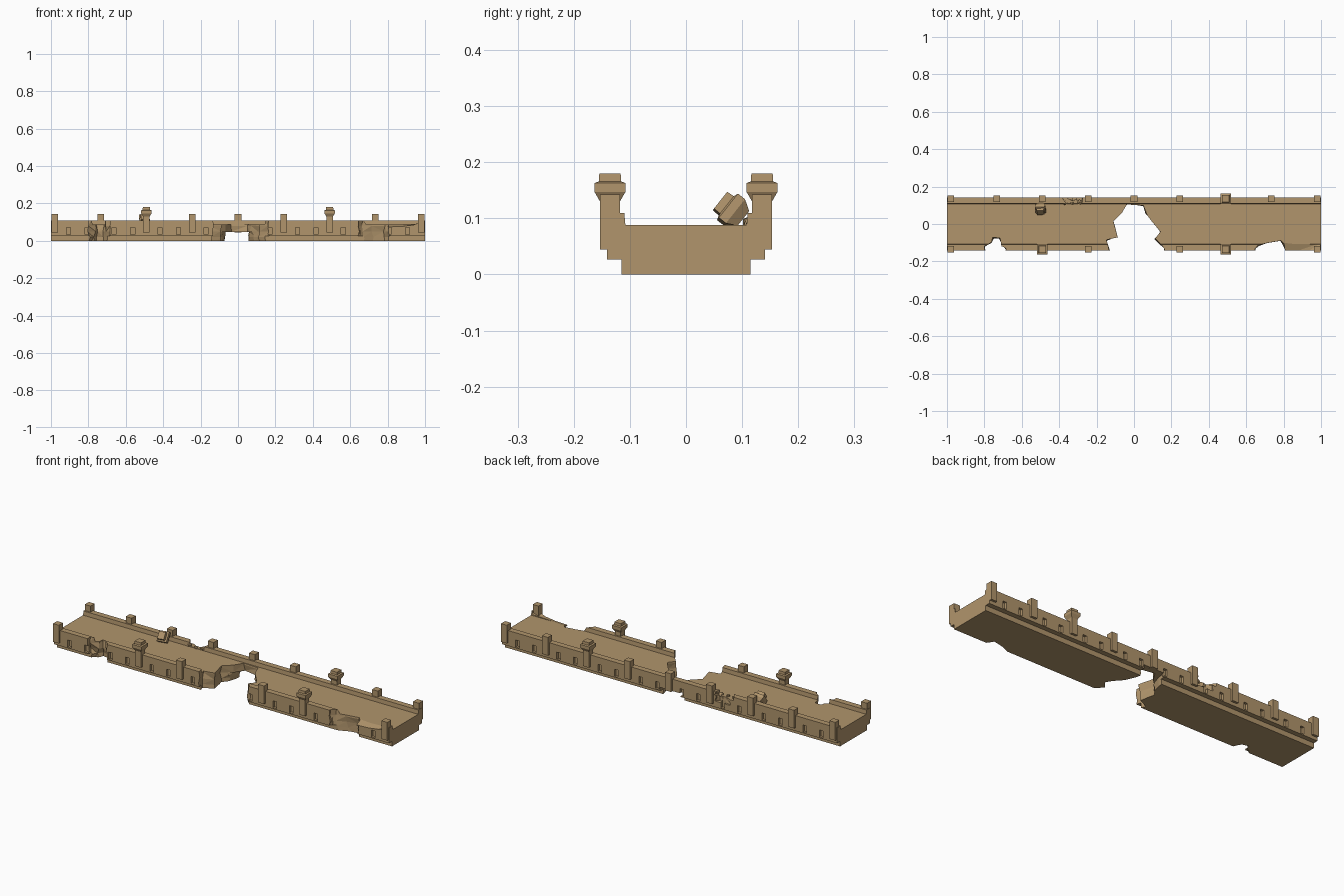
import bpy, bmesh, random
from mathutils import Matrix, Vector

if "Cube" in bpy.data.objects:
    bpy.data.objects.remove(bpy.data.objects["Cube"])

random.seed(4)
stone = bpy.data.materials.new("stone")
stone.diffuse_color = (0.44, 0.30, 0.15, 1)
stone.use_nodes = True
stone.node_tree.nodes["Principled BSDF"].inputs["Base Color"].default_value = stone.diffuse_color


def finish(name, bm):
    bmesh.ops.recalc_face_normals(bm, faces=bm.faces[:])
    me = bpy.data.meshes.new(name)
    bm.to_mesh(me)
    bm.free()
    me.materials.append(stone)
    ob = bpy.data.objects.new(name, me)
    bpy.context.collection.objects.link(ob)
    return ob


def loft(bm, rings):
    """Skin closed rings of equal length and cap both ends."""
    vs = [[bm.verts.new(p) for p in r] for r in rings]
    n = len(vs[0])
    for a, b in zip(vs, vs[1:]):
        for i in range(n):
            bm.faces.new((a[i], a[(i + 1) % n], b[(i + 1) % n], b[i]))
    bm.faces.new(vs[0][::-1])
    bm.faces.new(vs[-1])


def box(bm, x0, x1, y0, y1, z0, z1):
    loft(bm, [[(x0, y0, z), (x1, y0, z), (x1, y1, z), (x0, y1, z)] for z in (z0, z1)])


def square_stack(name, levels):
    """Square turned profile from (height, half width) pairs."""
    bm = bmesh.new()
    loft(bm, [[(-h, -h, z), (h, -h, z), (h, h, z), (-h, h, z)] for z, h in levels])
    return finish(name, bm)


def cut(target, cutter):
    cutter.hide_render = True
    m = target.modifiers.new("cut", 'BOOLEAN')
    m.operation, m.solver, m.object = 'DIFFERENCE', 'EXACT', cutter
    bpy.context.view_layer.objects.active = target
    bpy.ops.object.modifier_apply(modifier=m.name)
    bpy.data.objects.remove(cutter)


def ragged(pts, levels, jitter):
    """Upright cutter with a plan outline whose broken walls wander with height."""
    bm = bmesh.new()
    rings = []
    for z in levels:
        rings.append([(x + random.uniform(-jitter, jitter),
                       y + (random.uniform(-jitter, jitter) if abs(y) < 0.14 else 0), z)
                      for x, y in pts])
    loft(bm, rings)
    bmesh.ops.triangulate(bm, faces=bm.faces[:])
    return finish("break_cutter", bm)


# Bridge deck with stepped sides and low parapets
half = [(0.115, 0), (0.115, 0.027), (0.141, 0.027), (0.141, 0.11), (0.11, 0.11), (0.108, 0.088)]
profile = half + [(-y, z) for y, z in reversed(half)]
bm = bmesh.new()
loft(bm, [[(x, y, z) for y, z in profile] for x in (-1, 1)])
deck = finish("bridge_deck", bm)

# Drain recesses, two per bay on both sides
spacing = 0.245
bm = bmesh.new()
for bay in range(8):
    for off in (0.073, 0.172):
        x = -0.98 + bay * spacing + off
        for s in (-1, 1):
            y0, y1 = sorted((s * 0.127, s * 0.2))
            box(bm, x - 0.011, x + 0.011, y0, y1, 0.033, 0.071)
cut(deck, finish("recess_cutter", bm))

# Central collapse, leaving only the rear parapet
levels = (-0.05, 0.02, 0.05, 0.08, 0.15)
cut(deck, ragged([(-0.135, -0.25), (-0.135, -0.135), (-0.145, -0.09), (-0.09, -0.07),
                  (-0.115, 0.015), (-0.07, 0.06), (-0.035, 0.105), (0.055, 0.10),
                  (0.065, 0.05), (0.105, 0.015), (0.145, -0.045), (0.115, -0.075),
                  (0.165, -0.135), (0.165, -0.25)], levels, 0.006))
cut(deck, ragged([(-0.10, 0.0), (-0.075, 0.09), (-0.06, 0.25), (0.05, 0.25),
                  (0.06, 0.09), (0.09, 0.0)], (-0.05, 0.02, 0.046), 0.006))

# Bites out of the front edge
cut(deck, ragged([(-0.80, -0.25), (-0.80, -0.115), (-0.765, -0.10), (-0.75, -0.072),
                  (-0.715, -0.08), (-0.705, -0.115), (-0.685, -0.135), (-0.685, -0.25)],
                 levels, 0.007))
cut(deck, ragged([(0.64, -0.25), (0.645, -0.135), (0.665, -0.115), (0.72, -0.10),
                  (0.78, -0.085), (0.80, -0.105), (0.81, -0.135), (0.81, -0.25)],
                 levels, 0.007))

# Sloping break in the front right parapet
bm = bmesh.new()
for p in [(0.77, -0.18, 0.06), (0.77, -0.085, 0.092), (0.77, -0.18, 0.2), (0.77, -0.085, 0.2),
          (0.88, -0.18, 0.075), (0.88, -0.095, 0.093), (0.97, -0.18, 0.11),
          (1.0, -0.10, 0.096), (0.97, -0.18, 0.2), (1.0, -0.10, 0.2)]:
    bm.verts.new(p)
bmesh.ops.convex_hull(bm, input=bm.verts[:])
cut(deck, finish("slope_cutter", bm))

# Chipped rear parapet
cut(deck, ragged([(-0.40, 0.25), (-0.385, 0.135), (-0.36, 0.10), (-0.32, 0.098),
                  (-0.28, 0.105), (-0.27, 0.13), (-0.27, 0.25)], (0.091, 0.105, 0.15), 0.006))
cut(deck, ragged([(-0.375, 0.25), (-0.36, 0.136), (-0.33, 0.125), (-0.31, 0.134),
                  (-0.285, 0.123), (-0.275, 0.136), (-0.265, 0.25)], (0.06, 0.08, 0.15), 0.004))

# Parapet posts and capped posts
cap_levels = [(0.128, 0.0165), (0.147, 0.0275), (0.163, 0.0275), (0.166, 0.020), (0.18, 0.019)]
for side, s, missing in (("front", -1, (1, 4, 7)), ("rear", 1, ())):
    for i in range(9):
        if i in missing:
            continue
        capped = i == 6 or (i == 2 and s < 0)
        h = 0.0175
        post = square_stack(side + "_post", [(0.045, h), (0.135 if capped else 0.143, h)])
        post.location = (-0.98 + i * spacing, s * 0.1355, 0)
        if capped:
            cap = square_stack(side + "_post_cap", cap_levels)
            cap.location = post.location

# Fallen cap lying on the deck
fallen = square_stack("fallen_cap", [(z - 0.154, h) for z, h in cap_levels])
fallen.matrix_world = Matrix.Translation((-0.5, 0.081, 0.115)) @ Matrix.Rotation(0.9, 4, 'X') \
    @ Matrix.Rotation(0.1, 4, 'Z')

# Rubble beside the chipped parapet
for x, y, r in ((-0.37, 0.115, 0.014), (-0.33, 0.11, 0.010), (-0.29, 0.117, 0.013)):
    bm = bmesh.new()
    bmesh.ops.create_icosphere(bm, subdivisions=1, radius=r)
    for v in bm.verts:
        v.co *= random.uniform(0.7, 1.2)
        v.co += Vector((x, y, 0.092))
    finish("rubble", bm)
